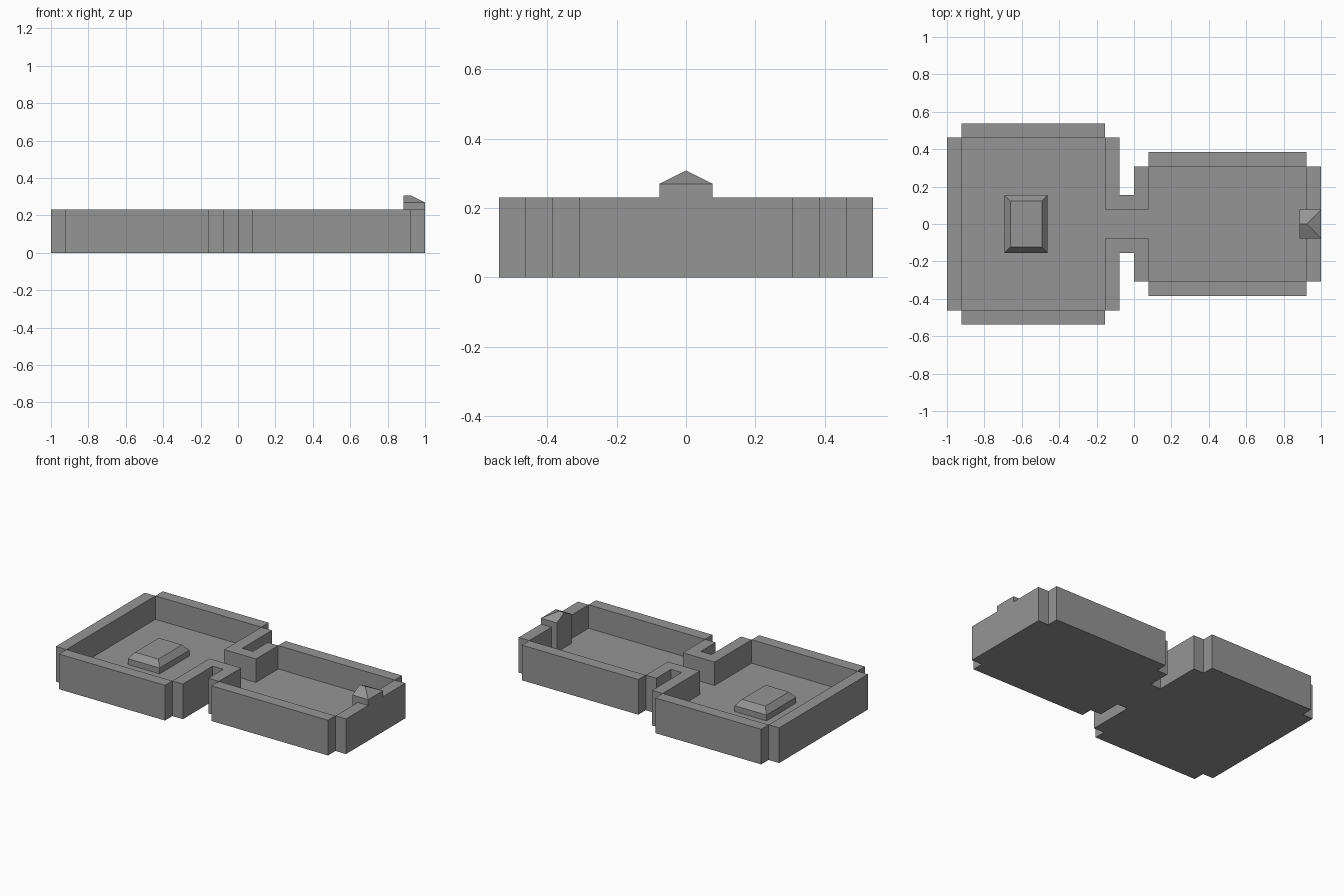
import bpy, bmesh

if "Cube" in bpy.data.objects:
    bpy.data.objects.remove(bpy.data.objects["Cube"])

U = 1 / 13  # the plan sits on a 26-unit grid

grey = bpy.data.materials.new("stone_grey")
grey.diffuse_color = (0.3, 0.3, 0.3, 1)
grey.use_nodes = True
grey.node_tree.nodes["Principled BSDF"].inputs["Base Color"].default_value = grey.diffuse_color


def finish(bm, name):
    bmesh.ops.remove_doubles(bm, verts=bm.verts, dist=1e-5)
    bmesh.ops.recalc_face_normals(bm, faces=bm.faces)
    bmesh.ops.scale(bm, vec=(U, U, U), verts=bm.verts)
    mesh = bpy.data.meshes.new(name)
    bm.to_mesh(mesh)
    bm.free()
    mesh.materials.append(grey)
    bpy.context.collection.objects.link(bpy.data.objects.new(name, mesh))


def prism(name, points, z0, z1):
    """Extrude a plan outline from z0 to z1."""
    bm = bmesh.new()
    face = bm.faces.new([bm.verts.new((x, y, z0)) for x, y in points])
    out = bmesh.ops.extrude_face_region(bm, geom=[face])
    tops = [g for g in out["geom"] if isinstance(g, bmesh.types.BMVert)]
    bmesh.ops.translate(bm, vec=(0, 0, z1 - z0), verts=tops)
    finish(bm, name)


def stack(name, rings):
    """Skin rectangles (x0, x1, half_width, z) from bottom to top."""
    bm = bmesh.new()
    loops = [[bm.verts.new(p) for p in ((a, -h, z), (b, -h, z), (b, h, z), (a, h, z))]
             for a, b, h, z in rings]
    bm.faces.new(loops[0])
    for lo, hi in zip(loops, loops[1:]):
        for i in range(4):
            j = (i + 1) % 4
            bm.faces.new((lo[i], lo[j], hi[j], hi[i]))
    bm.faces.new(loops[-1])
    finish(bm, name)


def rect(x0, x1, y0, y1):
    return [(x0, y0), (x1, y0), (x1, y1), (x0, y1)]


# Floor: large room, narrow passage, small room
half = [(-12, 6), (-2, 6), (-2, 1), (1, 1), (1, 4), (12, 4)]
prism("floor", half + [(x, -y) for x, y in reversed(half)], 0, 1)

# End walls
prism("large_room_end_wall", rect(-13, -12, -6, 6), 0, 3)
prism("small_room_end_wall", rect(12, 13, -4, 4), 0, 3)

# Side walls and the passage walls, mirrored front to back
neck = [(-2, 1), (1, 1), (1, 4), (0, 4), (0, 2), (-1, 2), (-1, 6), (-2, 6)]
for side, s in (("back", 1), ("front", -1)):
    for part, pts in (("large_room_wall", rect(-12, -2, 6, 7)),
                      ("small_room_wall", rect(1, 12, 4, 5)),
                      ("passage_wall", neck)):
        prism(f"{side}_{part}", [(x, y * s) for x, y in pts], 0, 3)

# Low plinth with chamfered top in the large room
stack("plinth", [(-9, -6, 2, 1), (-9, -6, 2, 1.5), (-8.6, -6.4, 1.6, 2)])

# Gate pier against the small room end wall, with a hipped cap over the wall
stack("gate_pier", [(11.5, 12, 1, 1), (11.5, 12, 1, 3)])
stack("gate_cap", [(11.5, 13, 1, 3), (11.5, 13, 1, 3.5), (11.5, 12, 0, 4)])
